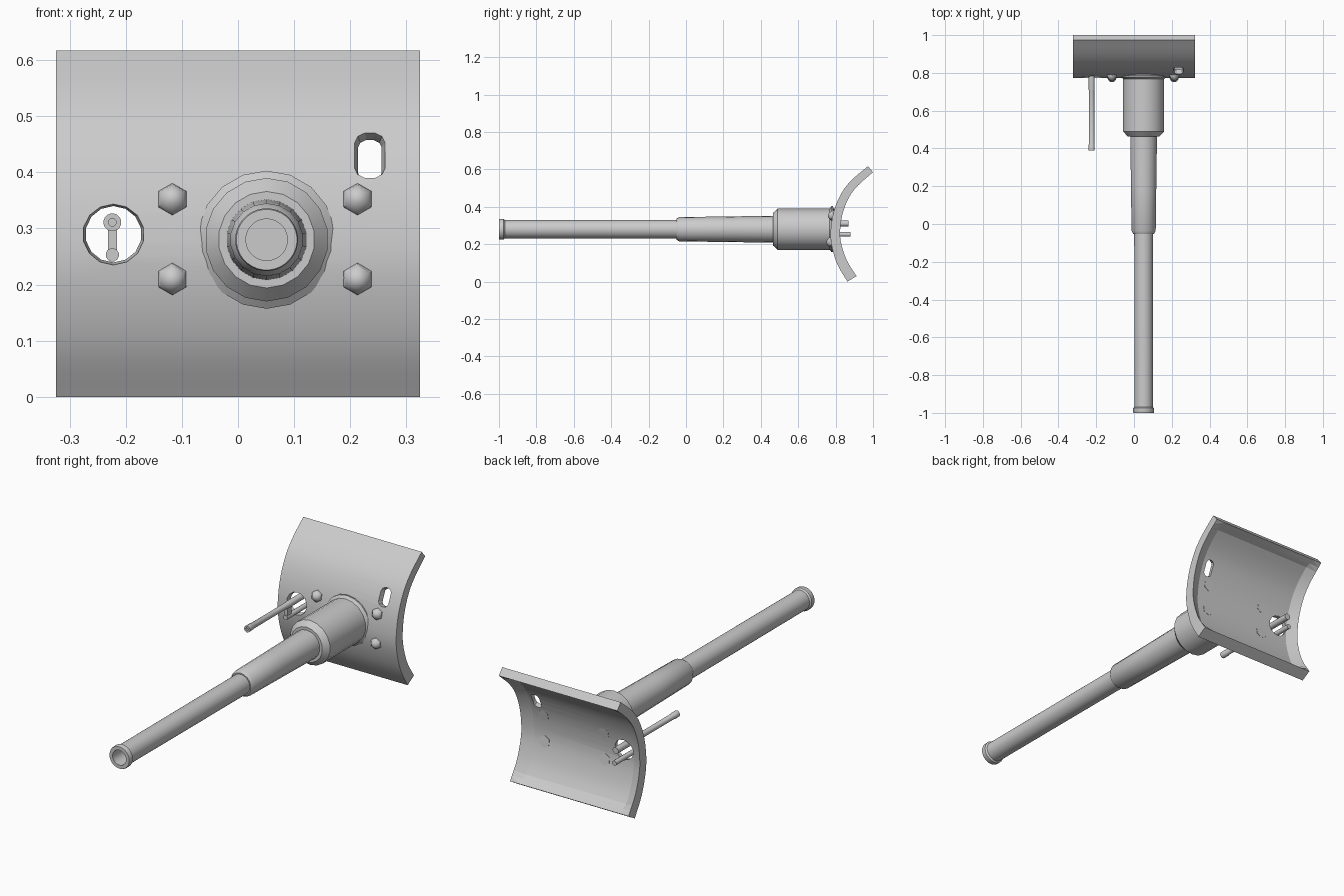
import bpy, bmesh, math
from mathutils import Matrix, Vector

if "Cube" in bpy.data.objects:
    bpy.data.objects.remove(bpy.data.objects["Cube"])

steel = bpy.data.materials.new("steel_grey")
steel.diffuse_color = (0.6, 0.6, 0.6, 1)
steel.use_nodes = True
steel.node_tree.nodes["Principled BSDF"].inputs["Base Color"].default_value = steel.diffuse_color


def add_object(name, bm, angle=35):
    bmesh.ops.remove_doubles(bm, verts=bm.verts, dist=1e-5)
    bmesh.ops.recalc_face_normals(bm, faces=bm.faces)
    mesh = bpy.data.meshes.new(name)
    bm.to_mesh(mesh)
    bm.free()
    mesh.materials.append(steel)
    ob = bpy.data.objects.new(name, mesh)
    bpy.context.collection.objects.link(ob)
    smooth(ob, angle)
    return ob


def smooth(ob, angle):
    bpy.ops.object.select_all(action='DESELECT')
    ob.select_set(True)
    bpy.context.view_layer.objects.active = ob
    bpy.ops.object.shade_smooth_by_angle(angle=math.radians(angle))


def lathe(name, x, z, profile, sides, angle=35, y=0, tilt=0):
    """Turn (y, radius) pairs around a front-to-back axis; radius 0 closes an end."""
    bm = bmesh.new()
    rings = []
    for py, r in profile:
        ring = []
        for i in range(sides):
            a = 2 * math.pi * (i + 0.5) / sides
            ring.append(bm.verts.new((r * math.cos(a), py, r * math.sin(a))))
        rings.append(ring)
    bridge(bm, rings, True)
    bmesh.ops.dissolve_degenerate(bm, edges=bm.edges, dist=1e-6)
    bm.transform(Matrix.Translation((x, y, z)) @ Matrix.Rotation(tilt, 4, 'X'))
    return add_object(name, bm, angle)


def bridge(bm, rings, closed):
    for a, b in zip(rings, rings[1:]):
        for i in range(len(a) - (0 if closed else 1)):
            j = (i + 1) % len(a)
            bm.faces.new((a[i], a[j], b[j], b[i]))


# Curved shield: smooth front curve (y, z), resampled by length
curve = [Vector(p) for p in ((0.863, 0.0), (0.81, 0.09), (0.779, 0.19), (0.773, 0.27),
                             (0.79, 0.375), (0.832, 0.475), (0.89, 0.547), (0.973, 0.617))]
ext = [2 * curve[0] - curve[1]] + curve + [2 * curve[-1] - curve[-2]]
fine = []
for i in range(1, len(ext) - 2):
    a, b, c, d = ext[i - 1:i + 3]
    for k in range(12):
        t = k / 12
        fine.append(0.5 * (2 * b + (c - a) * t + (2 * a - 5 * b + 4 * c - d) * t * t
                           + (3 * b - a - 3 * c + d) * t ** 3))
fine.append(curve[-1])
lengths = [0.0]
for a, b in zip(fine, fine[1:]):
    lengths.append(lengths[-1] + (b - a).length)
total = lengths[-1]


def on_curve(s):
    """Point and backward normal at length s."""
    i = max(k for k in range(len(fine) - 1) if lengths[k] <= s + 1e-9)
    t = (fine[i + 1] - fine[i]).normalized()
    return fine[i] + t * (s - lengths[i]), Vector((t.y, -t.x))


# The back is a shallow dish: thicker rim sloping down to a thin floor
RIM, FLOOR, HALF = 0.05, 0.025, 0.324
rows = [0, RIM / 2] + [RIM + (total - 2 * RIM) * k / 20 for k in range(21)]
rows += [total - RIM / 2, total]
cols = [-HALF, RIM - HALF, HALF - RIM, HALF]
bm = bmesh.new()
loops = []
for s in rows:
    p, n = on_curve(min(s, total - 1e-6))
    lip = 0.057 - 0.015 * s / total
    face, rear = [], []
    for x in cols:
        edge = min(s, total - s, HALF - abs(x))
        q = p + n * (FLOOR + (lip - FLOOR) * max(0, 1 - edge / RIM))
        face.append(bm.verts.new((x, p.x, p.y)))
        rear.append(bm.verts.new((x, q.x, q.y)))
    loops.append(face + rear[::-1])
bridge(bm, loops, True)
for end in (loops[0], loops[-1]):
    for i in range(3):
        bm.faces.new((end[i], end[i + 1], end[6 - i], end[7 - i]))
bmesh.ops.triangulate(bm, faces=bm.faces)
shield = add_object("curved_shield", bm)

# Openings narrowing to the back: round port on the left, upright slot on the right
port = lathe("port_cutter", -0.222, 0.29,
             [(0.6, 0), (0.6, 0.055), (0.775, 0.055), (0.80, 0.05), (1.0, 0.05), (1.0, 0)], 14)
bm = bmesh.new()
loops = []
for y, r in ((-0.08, 0.0275), (-0.004, 0.0275), (0.022, 0.021), (0.1, 0.021)):
    ring = []
    for k in range(12):
        a = math.pi * (k % 6) / 5 + (math.pi if k > 5 else 0)
        ring.append(bm.verts.new((r * math.cos(a), y,
                                  r * 0.75 * math.sin(a) + (0.025 if k < 6 else -0.025))))
    loops.append(ring)
bridge(bm, loops, True)
bm.faces.new(loops[0])
bm.faces.new(loops[-1])
slot = add_object("slot_cutter", bm)
slot.matrix_world = (Matrix.Translation((0.235, 0.813, 0.43))
                     @ Matrix.Rotation(math.radians(-22), 4, 'X'))
for cutter in (port, slot):
    m = shield.modifiers.new("cut", 'BOOLEAN')
    m.operation = 'DIFFERENCE'
    m.solver = 'EXACT'
    m.object = cutter
bpy.context.view_layer.update()
shield.data = bpy.data.meshes.new_from_object(
    shield.evaluated_get(bpy.context.evaluated_depsgraph_get()))
shield.modifiers.clear()
for cutter in (port, slot):
    bpy.data.objects.remove(cutter)
smooth(shield, 18)

# Main gun: collar, tapered sleeve, barrel with muzzle ring and bore
GX, GZ = 0.051, 0.28
lathe("gun_collar", GX, GZ,
      [(0.464, 0), (0.464, 0.086), (0.49, 0.110), (0.768, 0.110), (0.778, 0.123),
       (0.785, 0.123), (0.79, 0.110), (0.797, 0.110), (0.797, 0)], 18)
lathe("barrel_sleeve", GX, GZ,
      [(-0.052, 0), (-0.052, 0.056), (-0.035, 0.065), (0.2, 0.068),
       (0.47, 0.072), (0.47, 0)], 18)
lathe("gun_barrel", GX, GZ,
      [(-0.88, 0), (-0.88, 0.037), (-1.0, 0.037), (-1.0, 0.054), (-0.995, 0.056),
       (-0.975, 0.056), (-0.968, 0.049), (-0.04, 0.05), (-0.04, 0)], 32)

# Domed six-sided bolts set through the shield
for z, y, tilt in ((0.352, 0.785, -11), (0.21, 0.777, 8)):
    for x in (-0.117, 0.213):
        lathe("shield_bolt", x, z,
              [(-0.026, 0), (-0.023, 0.013), (-0.012, 0.024), (0.0, 0.029),
               (0.026, 0.029), (0.026, 0)], 6, 50, y, math.radians(tilt))

# Secondary gun in the port: thin tube, lower rod and joining link
lathe("small_barrel", -0.224, 0.311,
      [(0.44, 0), (0.44, 0.007), (0.39, 0.007), (0.39, 0.016), (0.42, 0.016),
       (0.424, 0.014), (0.70, 0.014), (0.71, 0.016), (0.87, 0.016), (0.87, 0)], 16)
lathe("small_lower_rod", -0.224, 0.253,
      [(0.69, 0), (0.69, 0.012), (0.88, 0.012), (0.88, 0)], 12)
bm = bmesh.new()
bmesh.ops.create_cube(bm, size=1, matrix=Matrix.Translation((-0.224, 0.71, 0.279))
                      @ Matrix.Diagonal((0.016, 0.03, 0.052, 1)))
add_object("small_gun_link", bm)
